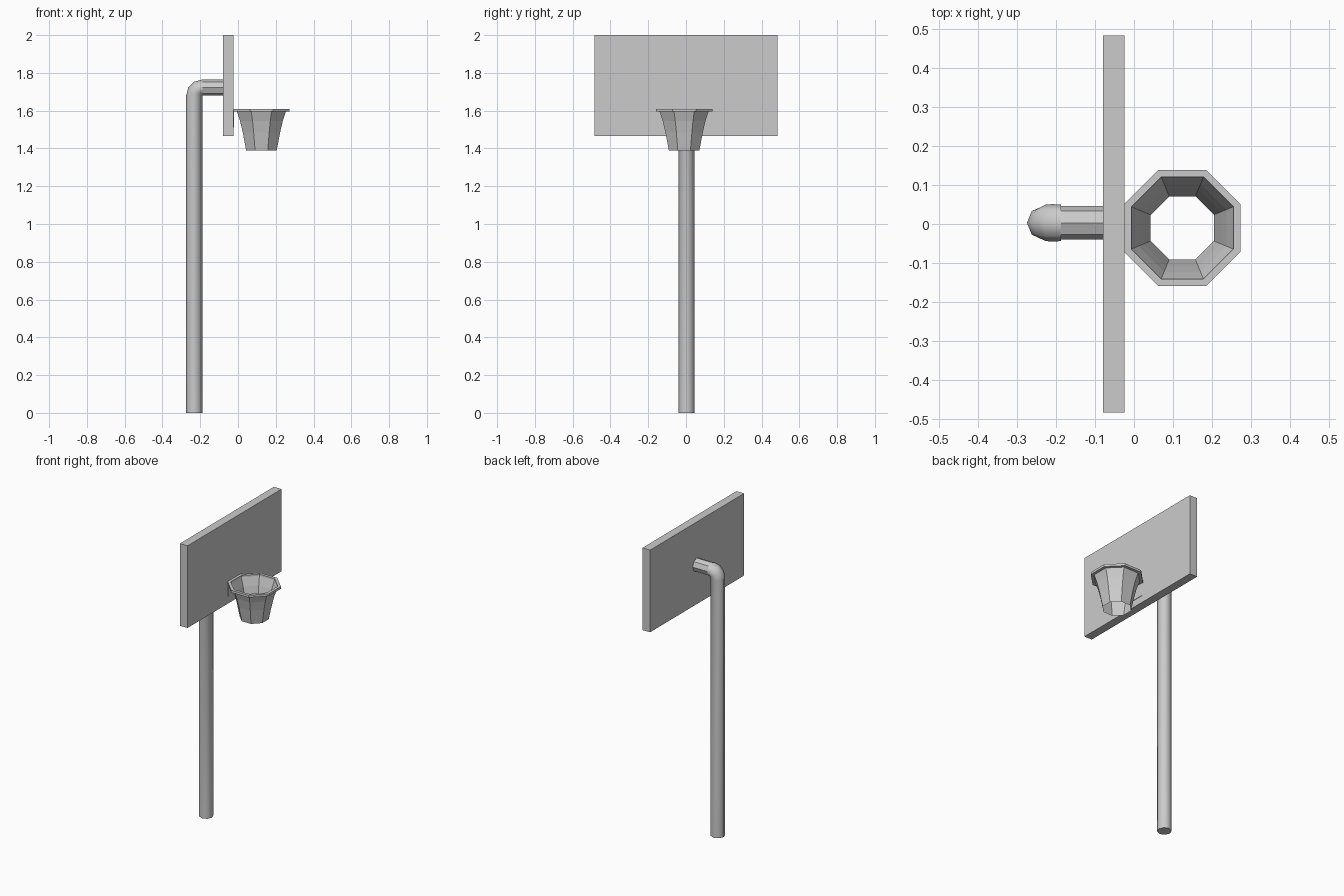
import bpy, bmesh
from math import sin, cos, pi, radians

if "Cube" in bpy.data.objects:
    bpy.data.objects.remove(bpy.data.objects["Cube"])

SIDES = 8


def finish(name, bm, smooth_angle=None):
    bmesh.ops.recalc_face_normals(bm, faces=bm.faces)
    mesh = bpy.data.meshes.new(name)
    bm.to_mesh(mesh)
    bm.free()
    obj = bpy.data.objects.new(name, mesh)
    bpy.context.collection.objects.link(obj)
    if smooth_angle:
        bpy.ops.object.select_all(action='DESELECT')
        obj.select_set(True)
        bpy.context.view_layer.objects.active = obj
        bpy.ops.object.shade_smooth_by_angle(angle=radians(smooth_angle))
    return obj


def box(name, lo, hi):
    bm = bmesh.new()
    bmesh.ops.create_cube(bm, size=1)
    for v in bm.verts:
        for i in range(3):
            v.co[i] = (lo[i] + hi[i]) / 2 + v.co[i] * (hi[i] - lo[i])
    return finish(name, bm)


def bridge(bm, rings, closed=False):
    pairs = list(zip(rings, rings[1:]))
    if closed:
        pairs.append((rings[-1], rings[0]))
    for a, b in pairs:
        for i in range(SIDES):
            j = (i + 1) % SIDES
            bm.faces.new((a[i], a[j], b[j], b[i]))


def lathe(name, centre, profile, closed=False):
    # profile holds (apothem, z); the flats of the octagon face the axes
    bm = bmesh.new()
    rings = []
    for apothem, z in profile:
        r = apothem / cos(pi / SIDES)
        rings.append([bm.verts.new((centre[0] + r * cos((k + .5) * 2 * pi / SIDES),
                                    centre[1] + r * sin((k + .5) * 2 * pi / SIDES), z))
                      for k in range(SIDES)])
    bridge(bm, rings, closed)
    return finish(name, bm)


def tube(name, sections, caps, smooth_angle=None):
    # each section: x, z, tilt of travel from vertical, radius, sideways radius
    bm = bmesh.new()
    rings = []
    for x, z, t, r, ry in sections:
        ring = []
        for k in range(SIDES):
            a = k * 2 * pi / SIDES
            u = r * cos(a)
            ring.append(bm.verts.new((x + u * cos(t), 0.003 + ry * sin(a), z - u * sin(t))))
        rings.append(ring)
    bridge(bm, rings)
    for c in caps:
        bm.faces.new(rings[c])
    return finish(name, bm, smooth_angle)


# Upright pole with its curved elbow
R = 0.043
BX, BZ = -0.188, 1.678
sections = [(BX - R - 0.001, 0, 0, R, R)]
for deg, side in ((0, R), (30, 0.047), (60, 0.048), (90, 0.047)):
    t = radians(deg)
    sections.append((BX - (R + .001) * cos(t), BZ + (R + .001) * sin(t), t, R, side))
tube("pole", sections, caps=(0, -1), smooth_angle=60)

# Faceted arm from the elbow to the board
tube("arm", [(BX, BZ + R + .001, pi / 2, R, R), (-0.075, BZ + R + .001, pi / 2, R, R)],
     caps=(0, -1))

# Backboard and the thin mounting plate behind the hoop
box("backboard", (-0.08, -0.484, 1.465), (-0.025, 0.484, 2.0))
box("mounting_plate", (-0.03, -0.065, 1.51), (-0.022, 0.045, 1.605))

# Octagonal hoop ring and flared open net
HOOP = (0.124, -0.01)
lathe("hoop", HOOP, [(0.149, 1.595), (0.149, 1.61), (0.131, 1.61), (0.131, 1.595)], closed=True)
lathe("net", HOOP, [(0.131, 1.6), (0.113, 1.545), (0.099, 1.485), (0.081, 1.39)])
